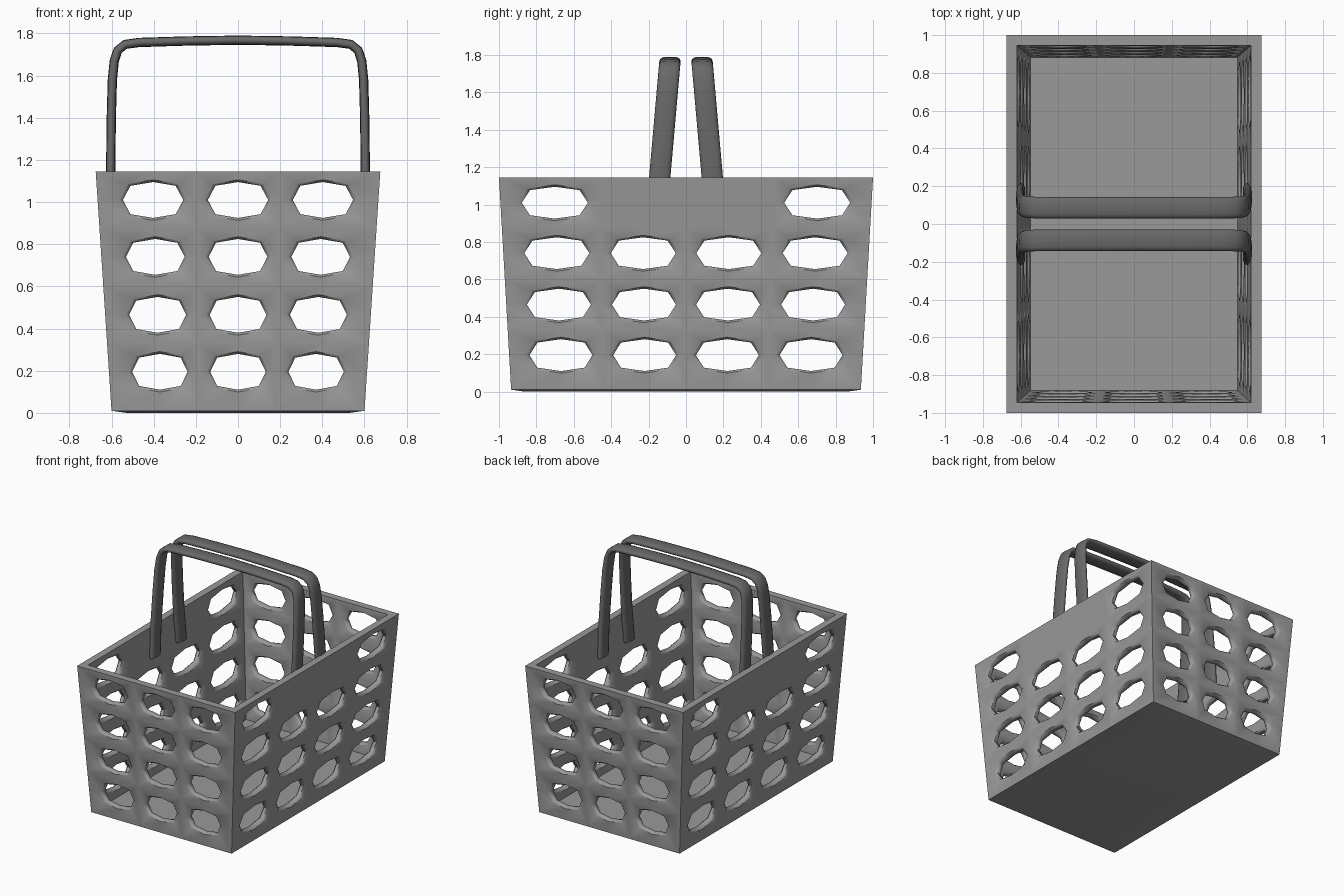
import bpy, bmesh, math
from mathutils import Vector, Matrix

cube = bpy.data.objects.get("Cube")
if cube:
    bpy.data.objects.remove(cube, do_unlink=True)

BASE, RIM, FLOOR, WALL = 0.01, 1.145, 0.045, 0.055
ROWS = [BASE, 0.33, 0.60, 0.875, RIM]
ROW_CENTRES = [0.195, 0.465, 0.74, 1.01]
# column edges, column centres and hole half width, as fractions of half the wall
END = ([-1, -0.3, 0.3, 1], [-0.605, 0, 0.605], 0.215)
SIDE = ([-1, -0.47, 0, 0.47, 1], [-0.707, -0.234, 0.234, 0.707], 0.178)
HOLE_HEIGHT = 0.085
OCTAGON = [(-1, 0), (-0.75, -0.79), (0, -1), (0.75, -0.79),
           (1, 0), (0.75, 0.79), (0, 1), (-0.75, 0.79)]


def material(name, value):
    mat = bpy.data.materials.new(name)
    mat.use_nodes = True
    colour = (value, value, value, 1)
    mat.diffuse_color = colour
    mat.node_tree.nodes["Principled BSDF"].inputs["Base Color"].default_value = colour
    return mat


def finish(bm, name, mat, angle):
    bmesh.ops.recalc_face_normals(bm, faces=bm.faces[:])
    mesh = bpy.data.meshes.new(name)
    bm.to_mesh(mesh)
    bm.free()
    mesh.materials.append(mat)
    obj = bpy.data.objects.new(name, mesh)
    bpy.context.collection.objects.link(obj)
    bpy.ops.object.select_all(action='DESELECT')
    obj.select_set(True)
    bpy.context.view_layer.objects.active = obj
    bpy.ops.object.shade_smooth_by_angle(angle=math.radians(angle))
    return obj


def half_sizes(z):
    t = (z - BASE) / (RIM - BASE)
    return 0.60 + 0.075 * t, 0.935 + 0.065 * t


def bridge(bm, a, b):
    for i in range(len(a)):
        j = (i + 1) % len(a)
        bm.faces.new((a[i], a[j], b[j], b[i]))


def add_wall(bm, turn):
    """One tapered wall made of cells, each with a softened eight-sided hole."""
    edges, centres, hole_width = SIDE if turn % 2 else END
    rotation = Matrix.Rotation(turn * math.pi / 2, 3, 'Z')

    def extents(z):
        hx, hy = half_sizes(z)
        return (hy, hx) if turn % 2 else (hx, hy)

    def vert(s, z, depth):
        return bm.verts.new(rotation @ Vector((s, depth - extents(z)[1], z)))

    def border(col, row, depth):
        u0, u1 = edges[col], edges[col + 1]
        z0, z1 = ROWS[row], ROWS[row + 1]
        if depth and row == 0:
            z0 = FLOOR
        um, zm = (u0 + u1) / 2, (z0 + z1) / 2
        loop = [(u0, zm), (u0, z0), (um, z0), (u1, z0),
                (u1, zm), (u1, z1), (um, z1), (u0, z1)]
        return [vert(u * (extents(z)[0] - depth), z, depth) for u, z in loop]

    def hole(col, row, depth, scale):
        zc = ROW_CENTRES[row]
        along = extents(zc)[0]
        return [vert(along * (centres[col] + hole_width * scale * a),
                     zc + HOLE_HEIGHT * scale * b, depth) for a, b in OCTAGON]

    for row in range(len(ROW_CENTRES)):
        for col in range(len(centres)):
            outer, inner = border(col, row, 0), border(col, row, WALL)
            # the handle mounts leave the top middle of the long walls solid
            if turn % 2 and row == 3 and col in (1, 2):
                bm.faces.new(outer)
                bm.faces.new(inner)
                continue
            loops = [outer, hole(col, row, 0, 1.13), hole(col, row, 0.015, 1),
                     hole(col, row, WALL - 0.015, 1), hole(col, row, WALL, 1.13), inner]
            for a, b in zip(loops, loops[1:]):
                bridge(bm, a, b)


def build_basket(mat):
    bm = bmesh.new()
    for turn in range(4):
        add_wall(bm, turn)
    bmesh.ops.remove_doubles(bm, verts=bm.verts[:], dist=0.0005)
    # rim, floor and underside close the open borders
    open_edges = [e for e in bm.edges if e.is_boundary]
    rim = [e for e in open_edges if all(v.co.z > 1 for v in e.verts)]
    bmesh.ops.bridge_loops(bm, edges=rim)
    low = [e for e in bm.edges if e.is_boundary]
    bmesh.ops.holes_fill(bm, edges=low, sides=0)
    # shallow raised foot under the base
    bm.faces.ensure_lookup_table()
    under = [f for f in bm.faces if all(abs(v.co.z - BASE) < 0.001 for v in f.verts)]
    if under:
        bmesh.ops.inset_region(bm, faces=under, thickness=0.1)
        for v in {v for f in under for v in f.verts}:
            v.co.z = 0
    return finish(bm, "basket_body", mat, 50)


def build_handle(name, side, mat):
    """Flat oval bar swept along a leaning arch."""
    half = [(0.598, 0.92), (0.604, 1.15), (0.601, 1.4), (0.596, 1.58), (0.587, 1.67),
            (0.57, 1.72), (0.535, 1.748), (0.47, 1.757), (0.25, 1.764)]
    path = half + [(0, 1.768)] + [(-x, z) for x, z in reversed(half)]
    bm = bmesh.new()
    rings = []
    for i, (x, z) in enumerate(path):
        before, after = path[max(i - 1, 0)], path[min(i + 1, len(path) - 1)]
        normal = Vector((after[1] - before[1], 0, before[0] - after[0])).normalized()
        centre = Vector((x, side * (0.14 - (z - 1.15) * 0.088), z))
        ring = []
        for k in range(12):
            a = k * math.tau / 12
            c, s = math.cos(a), math.sin(a)
            across = math.copysign(abs(c) ** 0.7, c) * 0.057
            out = math.copysign(abs(s) ** 0.8, s) * 0.022
            ring.append(bm.verts.new(centre + normal * out + Vector((0, across, 0))))
        rings.append(ring)
    for a, b in zip(rings, rings[1:]):
        bridge(bm, a, b)
    bm.faces.new(rings[0])
    bm.faces.new(rings[-1])
    return finish(bm, name, mat, 60)


basket_grey = material("basket_grey", 0.32)
handle_grey = material("handle_dark_grey", 0.14)
build_basket(basket_grey)
build_handle("front_handle", -1, handle_grey)
build_handle("back_handle", 1, handle_grey)
